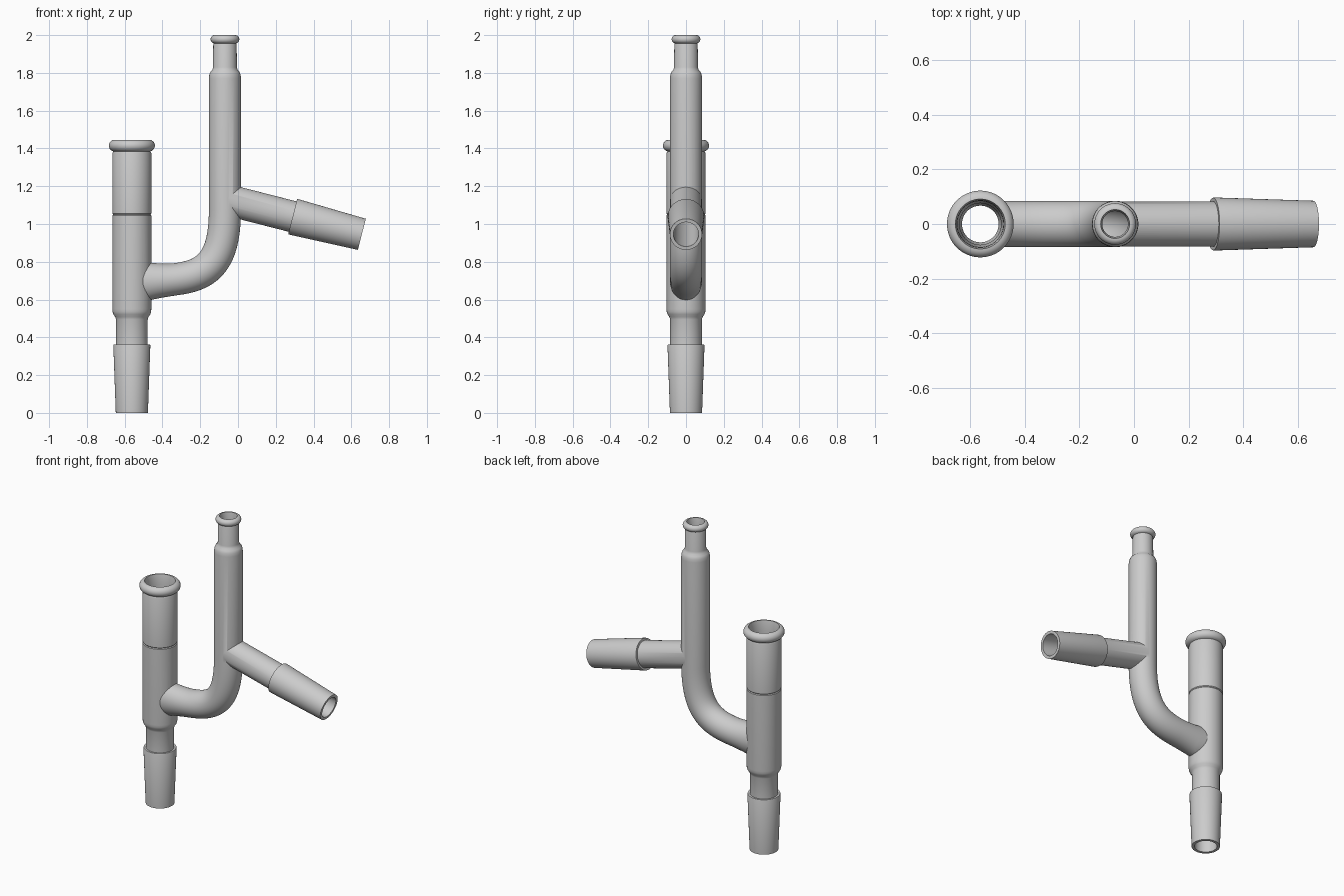
import bpy, bmesh, math
from mathutils import Vector

if "Cube" in bpy.data.objects:
    bpy.data.objects.remove(bpy.data.objects["Cube"])

SEG = 64
Y = Vector((0, 1, 0))


def sweep(name, rings, wide=1.0):
    """Closed solid from rings (centre, direction, radius) lying in the XZ plane."""
    bm = bmesh.new()
    loops = []
    for c, d, r in rings:
        side = Y.cross(d.normalized())
        loops.append([bm.verts.new(c + side * r * math.cos(a) + Y * min(r, wide) * math.sin(a))
                      for a in (2 * math.pi * i / SEG for i in range(SEG))])
    for a, b in zip(loops, loops[1:]):
        for i in range(SEG):
            j = (i + 1) % SEG
            bm.faces.new((a[i], a[j], b[j], b[i]))
    bm.faces.new(loops[0])
    bm.faces.new(loops[-1])
    bmesh.ops.recalc_face_normals(bm, faces=bm.faces)
    mesh = bpy.data.meshes.new(name)
    bm.to_mesh(mesh)
    bm.free()
    ob = bpy.data.objects.new(name, mesh)
    bpy.context.collection.objects.link(ob)
    return ob


def straight(origin, direction, profile):
    """Rings along a straight axis from (radius, distance) pairs."""
    d = Vector(direction).normalized()
    return [(Vector(origin) + d * s, d, r) for r, s in profile]


def bead(rc, zc, rad):
    """Half-round rolled rim profile, bottom to top."""
    return [(rc + rad * math.cos(math.radians(a)), zc + rad * math.sin(math.radians(a)))
            for a in range(-75, 91, 15)]


def bend(p, radius, flare):
    """Rings on a cubic curve, flaring at the start."""
    p = [Vector((x, 0, z)) for x, z in p]
    out = []
    for i in range(29):
        t = i / 28
        u = 1 - t
        c = p[0]*u**3 + p[1]*3*u*u*t + p[2]*3*u*t*t + p[3]*t**3
        d = (p[1]-p[0])*u*u + (p[2]-p[1])*2*u*t + (p[3]-p[2])*t*t
        out.append((c, d, radius + flare * max(0, 1 - t / 0.22) ** 2))
    return out


def combine(target, other, op):
    m = target.modifiers.new(op, 'BOOLEAN')
    m.operation = op
    m.solver = 'EXACT'
    m.object = other
    bpy.context.view_layer.objects.active = target
    bpy.ops.object.modifier_apply(modifier=m.name)
    bpy.data.objects.remove(other)


UP = (0, 0, 1)
LEFT = (-0.562, 0, 0)
MID = (-0.069, 0, 0)
ARM = (-0.069, 0, 1.131)
ARM_DIR = (0.363, 0, -0.093)
CURVE = [(-0.47, 0.697), (-0.22, 0.71), (-0.069, 0.72), (-0.069, 1.08)]

# Left tube: tapered joint, shoulder, body with seam, rolled rim
body = sweep("adapter_body", straight(LEFT, UP, [
    (0.085, 0), (0.098, 0.357), (0.096, 0.362), (0.084, 0.362), (0.084, 0.495),
    (0.088, 0.508), (0.098, 0.522), (0.102, 0.535), (0.103, 0.55),
    (0.103, 1.045), (0.099, 1.05), (0.103, 1.055), (0.103, 1.375)] + bead(0.091, 1.415, 0.031)))

# Curved branch rising into the centre tube with narrow neck
centre = sweep("centre_tube",
               [(Vector((-0.53, 0, 0.697)), Vector((1, 0, 0)), 0.1)]
               + bend(CURVE, 0.085, 0.015)
               + straight(MID, UP, [(0.085, 1.77), (0.083, 1.79), (0.077, 1.805), (0.067, 1.815),
                                    (0.063, 1.83), (0.062, 1.95)] + bead(0.054, 1.978, 0.022)), 0.085)

# Sloping side arm with tapered joint
arm = sweep("side_arm", straight(ARM, ARM_DIR, [
    (0.083, 0), (0.083, 0.37), (0.096, 0.37), (0.097, 0.375), (0.085, 0.748)]))

# Bores
bore = sweep("bore", straight(LEFT, UP, [
    (0.067, -0.05), (0.067, 0.49), (0.083, 0.54), (0.083, 1.04), (0.076, 1.05),
    (0.084, 1.38), (0.086, 1.42), (0.092, 1.45), (0.092, 1.5)]))
centre_bore = sweep("centre_bore",
                    [(Vector((-0.54, 0, 0.697)), Vector((1, 0, 0)), 0.067)]
                    + bend(CURVE, 0.067, 0)
                    + straight(MID, UP, [(0.067, 1.77), (0.047, 1.82), (0.047, 1.96),
                                         (0.053, 2.002), (0.053, 2.05)]))
arm_bore = sweep("arm_bore", straight(ARM, ARM_DIR, [(0.064, 0), (0.064, 0.37), (0.067, 0.8)]))

for part in (centre, arm):
    combine(body, part, 'UNION')
for part in (centre_bore, arm_bore):
    combine(bore, part, 'UNION')
combine(body, bore, 'DIFFERENCE')

bpy.ops.object.select_all(action='DESELECT')
body.select_set(True)
bpy.context.view_layer.objects.active = body
bpy.ops.object.shade_smooth_by_angle(angle=math.radians(32))
